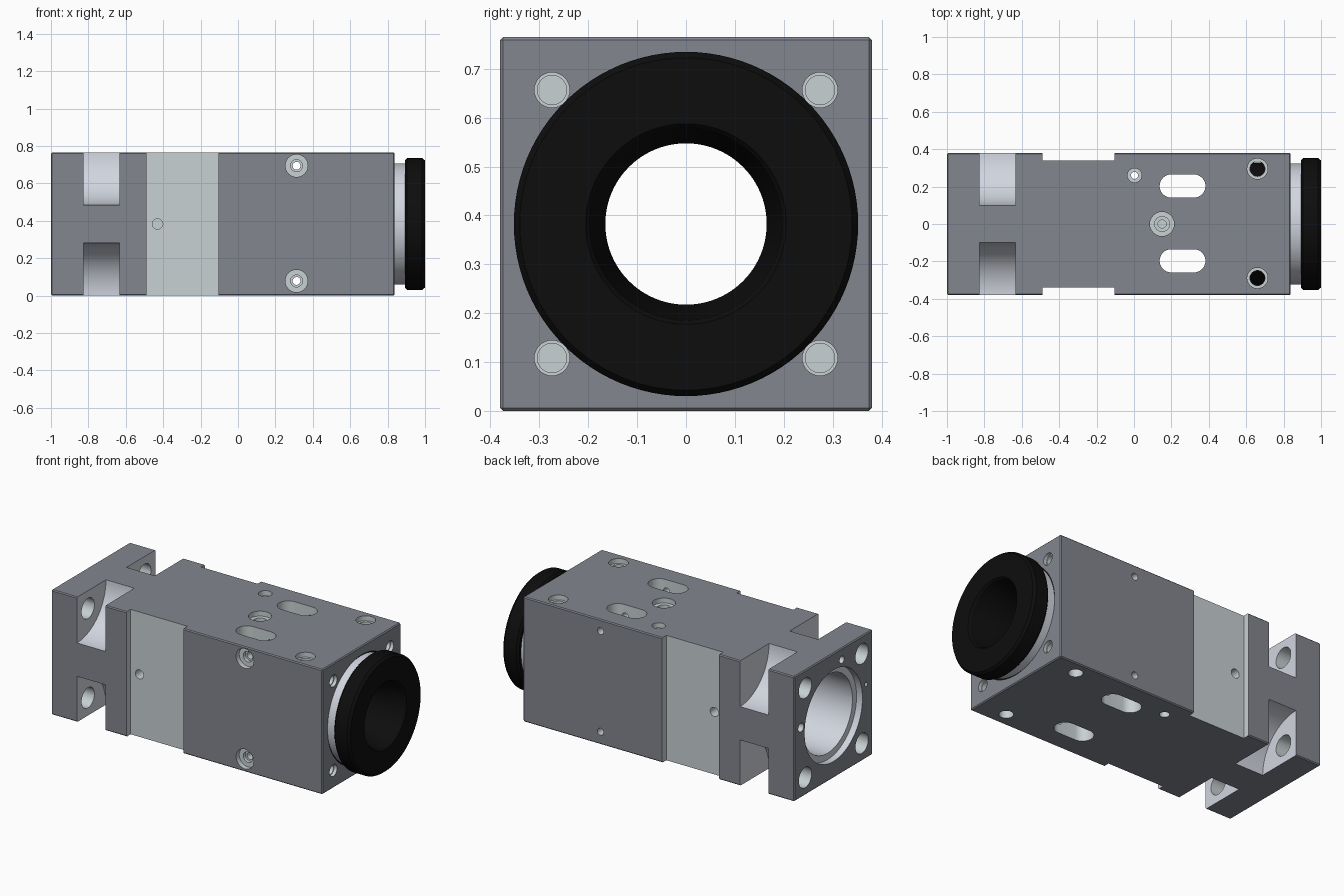
import bpy, bmesh, math
from mathutils import Vector

if "Cube" in bpy.data.objects:
    bpy.data.objects.remove(bpy.data.objects["Cube"])

CZ = 0.3825          # height of the bore axis
HALF = 0.38          # half width of the housing
HZ = 0.765           # housing height
END = 0.838          # right end of the housing


def material(name, color):
    m = bpy.data.materials.new(name)
    m.diffuse_color = (*color, 1)
    m.use_nodes = True
    m.node_tree.nodes["Principled BSDF"].inputs["Base Color"].default_value = m.diffuse_color
    return m


DARK = material("dark_coating", (0.225, 0.24, 0.275))
BARE = material("bare_metal", (0.58, 0.635, 0.65))
BRIGHT = material("bright_metal", (0.64, 0.67, 0.74))
BLACK = material("black", (0.004, 0.004, 0.004))


def make_object(name, bm, mat):
    bmesh.ops.recalc_face_normals(bm, faces=bm.faces)
    mesh = bpy.data.meshes.new(name)
    bm.to_mesh(mesh)
    bm.free()
    mesh.materials.append(mat)
    obj = bpy.data.objects.new(name, mesh)
    bpy.context.collection.objects.link(obj)
    return obj


def lathe(name, profile, origin, axis, mat, segs=48, closed=False):
    """Revolve (radius, distance) points about an axis."""
    bm = bmesh.new()
    rot = Vector((0, 0, 1)).rotation_difference(Vector(axis))
    rings = []
    for r, t in profile:
        rings.append([bm.verts.new(Vector(origin) + rot @ Vector(
            (r * math.cos(2 * math.pi * k / segs), r * math.sin(2 * math.pi * k / segs), t)))
            for k in range(segs)])
    pairs = list(zip(rings, rings[1:]))
    if closed:
        pairs.append((rings[-1], rings[0]))
    for a, b in pairs:
        for k in range(segs):
            n = (k + 1) % segs
            bm.faces.new((a[k], a[n], b[n], b[k]))
    bmesh.ops.remove_doubles(bm, verts=bm.verts, dist=1e-5)
    return make_object(name, bm, mat)


def box(name, lo, hi, mat, bevel=0):
    bm = bmesh.new()
    bmesh.ops.create_cube(bm, size=1)
    for v in bm.verts:
        v.co = Vector([(l + h) / 2 + c * (h - l) for l, h, c in zip(lo, hi, v.co)])
    if bevel:
        bmesh.ops.bevel(bm, geom=bm.edges[:], offset=bevel, segments=1, affect='EDGES')
    return make_object(name, bm, mat)


cutters = []


def drill(origin, axis, steps, start=-0.02, segs=32, mat=BARE):
    """Stepped round hole; steps are (radius, depth) going inward."""
    profile = [(0, start)]
    t = start
    for r, d in steps:
        profile += [(r, t), (r, d)]
        t = d
    profile.append((0, t))
    cutters.append(lathe("cutter", profile, origin, axis, mat, segs))


def slot(x0, x1, y, r):
    """Vertical through slot with round ends."""
    bm = bmesh.new()
    pts = []
    for cx, a0 in ((x1 - r, -90), (x0 + r, 90)):
        for k in range(17):
            a = math.radians(a0 + 180 * k / 16)
            pts.append((cx + r * math.cos(a), y + r * math.sin(a), -0.05))
    face = bm.faces.new([bm.verts.new(p) for p in pts])
    ext = bmesh.ops.extrude_face_region(bm, geom=[face])
    verts = [g for g in ext["geom"] if isinstance(g, bmesh.types.BMVert)]
    bmesh.ops.translate(bm, verts=verts, vec=(0, 0, HZ + 0.1))
    cutters.append(make_object("cutter", bm, BARE))


# Housing block
housing = box("housing", (-1, -HALF, 0), (END, HALF, HZ), DARK, 0.006)

# Main bore: entry counterbore, long bore, seat for the black sleeve
drill((-1, 0, CZ), (1, 0, 0), [(0.28, 0.04), (0.24, 1.58), (0.33, 1.87)], segs=96, mat=BRIGHT)

for s in (-1, 1):
    # Shallow side recess with a small blind hole
    cutters.append(box("cutter", (-0.49, min(s * 0.34, s * 0.45), -0.05),
                       (-0.105, max(s * 0.34, s * 0.45), HZ + 0.05), BARE))
    drill((-0.43, s * 0.34, CZ), (0, -s, 0), [(0.028, 0.08)])
    # Through slots and sleeve set screw holes
    slot(0.137, 0.382, s * 0.2 + 0.003, 0.062)
    drill((0.66, s * 0.292 + 0.003, HZ), (0, 0, -1), [(0.055, 0.03), (0.04, 0.8)])
    # Corner pockets and bolt holes at both ends
    for v in (-1, 1):
        drill((-0.825, s * HALF, CZ + v * CZ), (1, 0, 0), [(0.28, 0.192)], 0, 96, BRIGHT)
        drill((-1, s * 0.274, CZ + v * 0.274), (1, 0, 0), [(0.062, 0.2)])
        drill((END, s * 0.274, CZ + v * 0.274), (-1, 0, 0), [(0.036, 0.02), (0.03, 0.1)])

# Side counterbored through holes
for z in (0.078, 0.694):
    drill((0.313, -HALF, z), (0, 1, 0), [(0.06, 0.03), (0.032, 0.05), (0.021, 0.8)])

# Top centre and top corner holes
drill((0.15, 0, HZ), (0, 0, -1), [(0.065, 0.03), (0.04, 0.07), (0.022, 0.1)])
drill((0.003, 0.26, HZ), (0, 0, -1), [(0.038, 0.03), (0.019, 0.7), (0.028, 0.8)])

# Small holes on the left end face
for y, z, r in ((0.315, 0.43, 0.027), (-0.08, 0.695, 0.022), (-0.315, 0.455, 0.012)):
    drill((-1, y, z), (1, 0, 0), [(r, 0.1)])

# Cut everything and keep the result, cut faces take the cutter's material
for c in cutters:
    c.hide_render = True
    m = housing.modifiers.new("cut", 'BOOLEAN')
    m.operation = 'DIFFERENCE'
    m.solver = 'EXACT'
    m.material_mode = 'TRANSFER'
    m.object = c
bpy.context.view_layer.update()
dg = bpy.context.evaluated_depsgraph_get()
result = bpy.data.meshes.new_from_object(housing.evaluated_get(dg))
housing.modifiers.clear()
housing.data = result
for c in cutters:
    bpy.data.objects.remove(c)

# Bright collar behind the ring
collar = lathe("collar", [(0.25, 0.832), (0.323, 0.832), (0.323, 0.895), (0.25, 0.895)],
               (0, 0, CZ), (1, 0, 0), BRIGHT, 96, True)

# Black ring with its inner sleeve
ring = lathe("front_ring", [
    (0.165, 0.60), (0.328, 0.60), (0.328, 0.82), (0.245, 0.82), (0.245, 0.892),
    (0.34, 0.892), (0.352, 0.904), (0.352, 0.985), (0.34, 1.0), (0.205, 1.0),
    (0.197, 0.99), (0.188, 0.93), (0.165, 0.85)],
    (0, 0, CZ), (1, 0, 0), BLACK, 96, True)

# Smooth round surfaces, crisp edges
bpy.ops.object.select_all(action='DESELECT')
for o in (housing, collar, ring):
    o.select_set(True)
bpy.context.view_layer.objects.active = housing
bpy.ops.object.shade_smooth_by_angle(angle=math.radians(25))
